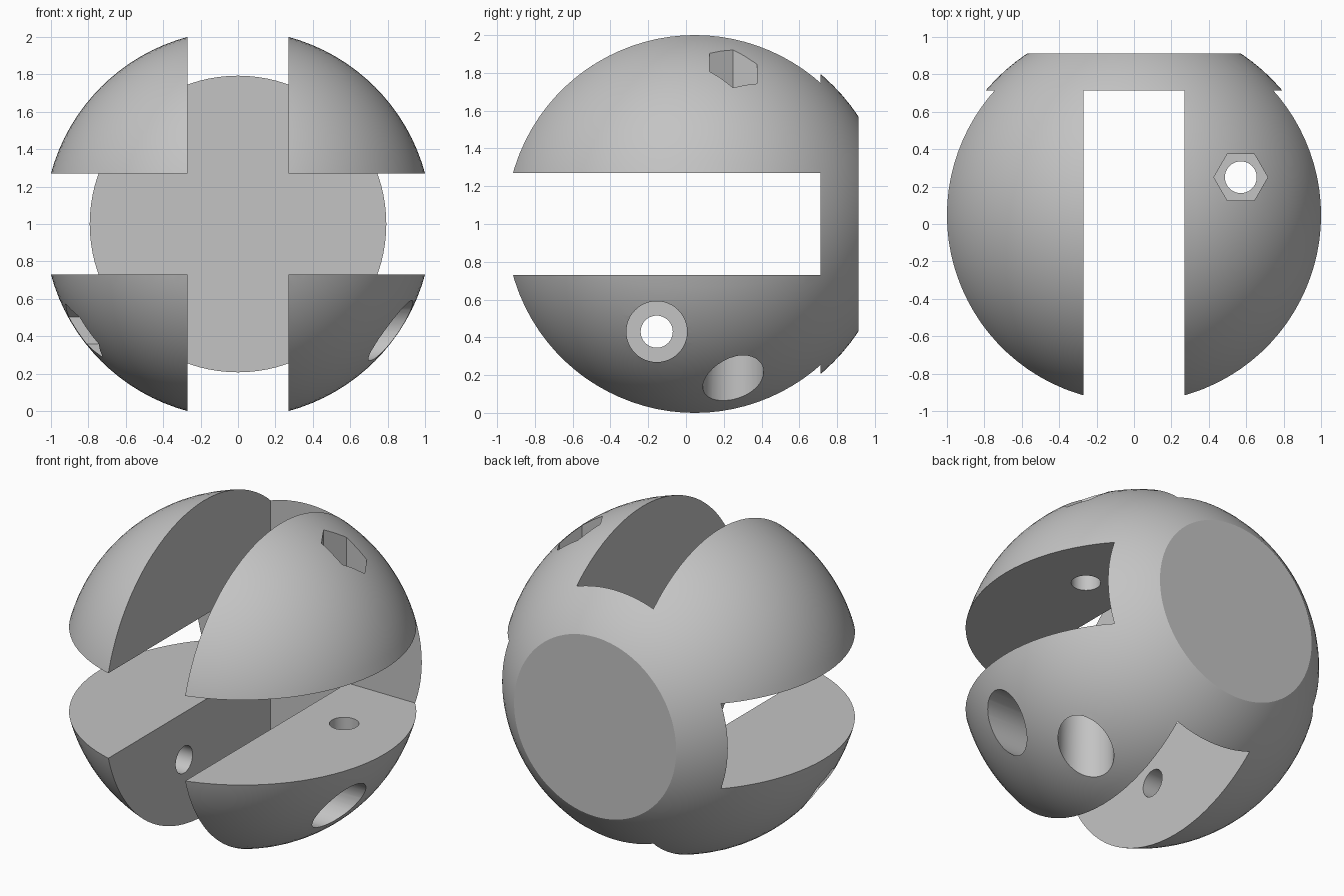
import bpy
import math
from mathutils import Matrix, Vector

cube = bpy.data.objects.get("Cube")
if cube:
    bpy.data.objects.remove(cube, do_unlink=True)

RADIUS = 1.036
CENTRE = Vector((0, 0.047, 1))
SLOT = 0.27        # half width of both slots
SLOT_END = 0.713   # where the slots stop
BACK = 0.912       # flat back face
FLOOR = 0.5        # distance of the pocket floors from the centre planes
HOLE, BORE, NUT = 0.085, 0.161, 0.144

grey = bpy.data.materials.new("grey")
grey.use_nodes = True
grey.diffuse_color = (0.55, 0.55, 0.55, 1)
grey.node_tree.nodes["Principled BSDF"].inputs["Base Color"].default_value = (0.55, 0.55, 0.55, 1)

# Ball with its poles on the front-back axis
bpy.ops.mesh.primitive_uv_sphere_add(segments=96, ring_count=48, radius=RADIUS,
                                     location=CENTRE, rotation=(math.pi / 2, 0, 0))
ball = bpy.context.object
ball.name = "slotted_ball"
bpy.ops.object.transform_apply(location=True, rotation=True, scale=True)
ball.data.materials.append(grey)


def cut(tool):
    """Subtract a tool from the ball, then discard it."""
    tool.hide_render = True
    tool.data.materials.append(grey)
    mod = ball.modifiers.new("cut", 'BOOLEAN')
    mod.operation, mod.solver, mod.object = 'DIFFERENCE', 'EXACT', tool
    bpy.context.view_layer.objects.active = ball
    bpy.ops.object.modifier_apply(modifier=mod.name)
    bpy.data.objects.remove(tool, do_unlink=True)


def cut_box(low, high):
    low, high = Vector(low), Vector(high)
    bpy.ops.mesh.primitive_cube_add(size=1, location=(low + high) / 2)
    tool = bpy.context.object
    tool.scale = high - low
    bpy.ops.object.transform_apply(location=True, rotation=True, scale=True)
    cut(tool)


def cut_rod(sides, radius, start, end, frame):
    """Cut a prism along the local z of a frame, with a corner on its local x."""
    bpy.ops.mesh.primitive_cylinder_add(vertices=sides, radius=radius, depth=end - start)
    tool = bpy.context.object
    turn = Matrix.Rotation(math.pi / 2, 4, 'Z')
    tool.data.transform(frame @ Matrix.Translation((0, 0, (start + end) / 2)) @ turn)
    cut(tool)


# Flat back and the two crossing slots
cut_box((-2, BACK, -1), (2, 2, 3))
cut_box((-SLOT, -2, -1), (SLOT, SLOT_END, 3))
cut_box((-2, -2, 1 - SLOT), (2, SLOT_END, 1 + SLOT))

# Bolt holes: the nut pocket lies at local +z, the bolt head bore at local -z
upright = Matrix.Translation((0.571, 0.25, 1))
sideways = Matrix.Translation((0, -0.155, 0.43)) @ Matrix.Rotation(-math.pi / 2, 4, 'Y')
for frame in (upright, sideways):
    cut_rod(48, HOLE, -1.5, 1.5, frame)
    cut_rod(48, BORE, -1.5, -FLOOR, frame)
    cut_rod(6, NUT, FLOOR, 1.5, frame)

# Smooth ball, crisp cut edges
bpy.ops.object.select_all(action='DESELECT')
ball.select_set(True)
bpy.context.view_layer.objects.active = ball
bpy.ops.object.shade_smooth_by_angle(angle=math.radians(25))
